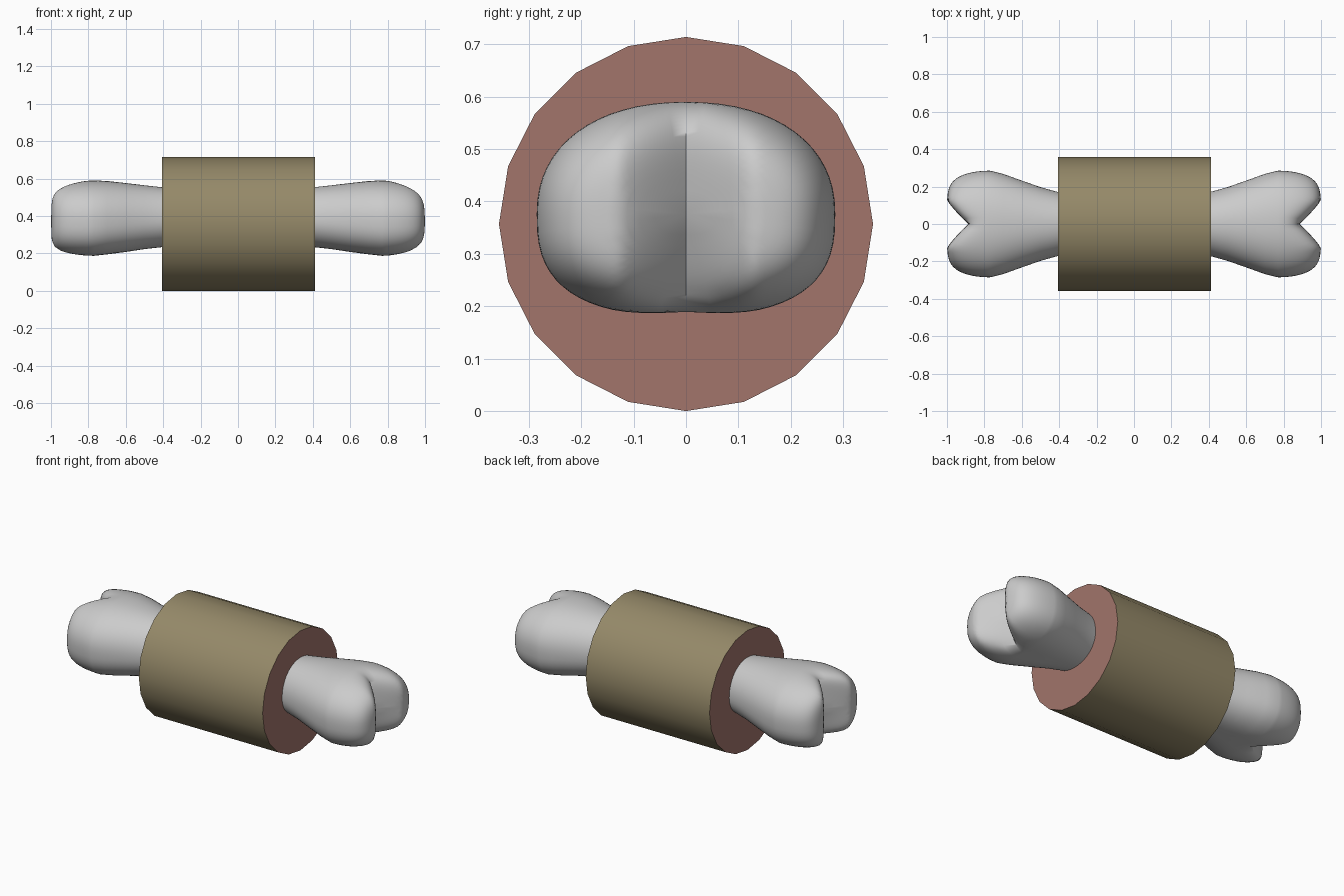
import bpy, bmesh, math

if "Cube" in bpy.data.objects:
    bpy.data.objects.remove(bpy.data.objects["Cube"])

SEG = 64


def material(name, rgb):
    m = bpy.data.materials.new(name)
    m.diffuse_color = (*rgb, 1)
    m.use_nodes = True
    m.node_tree.nodes["Principled BSDF"].inputs["Base Color"].default_value = m.diffuse_color
    return m


def finish(bm, name, mats=(), angle=40):
    bmesh.ops.recalc_face_normals(bm, faces=bm.faces)
    me = bpy.data.meshes.new(name)
    bm.to_mesh(me)
    bm.free()
    ob = bpy.data.objects.new(name, me)
    bpy.context.collection.objects.link(ob)
    for m in mats:
        me.materials.append(m)
    bpy.context.view_layer.objects.active = ob
    ob.select_set(True)
    bpy.ops.object.shade_smooth_by_angle(angle=math.radians(angle))
    ob.select_set(False)
    return ob


def spow(v, p):
    return math.copysign(abs(v) ** p, v)


def section(a, hy, top, bottom, square):
    """Rounded cross-section, a little flatter below; returns y and z offset."""
    c, s = math.cos(a), math.sin(a)
    n = 2.1 + (square if s < 0 else square * 0.2)
    y = hy * spow(c, 2 / n)
    z = (top if s > 0 else bottom) * spow(s, 2 / n)
    if s < 0:
        z += 0.012 * square * max(0, 1 - abs(y) / 0.13)
    return y, z


# Meat: a 20-sided roll with differently coloured cut faces
bm = bmesh.new()
R, LEFT, RIGHT = 0.357, -0.405, 0.412
rims = []
for x in (LEFT, RIGHT):
    rims.append([bm.verts.new((x, R * math.cos(i * math.pi / 10),
                               R + R * math.sin(i * math.pi / 10))) for i in range(20)])
for i in range(20):
    j = (i + 1) % 20
    bm.faces.new((rims[0][i], rims[0][j], rims[1][j], rims[1][i]))
for rim in rims:
    bm.faces.new(rim).material_index = 1
finish(bm, "meat_roll", [material("skin", (0.30, 0.25, 0.14)),
                         material("cut_meat", (0.36, 0.177, 0.147))])

# Bone shaft stations: x, half width, height above and below the axis
STATIONS = [(0.35, 0.160, 0.168, 0.132), (0.41, 0.172, 0.178, 0.143),
            (0.50, 0.197, 0.188, 0.155), (0.60, 0.232, 0.200, 0.172),
            (0.70, 0.268, 0.211, 0.186), (0.77, 0.285, 0.214, 0.194)]
AXIS_Z = 0.376


def bone_end(name, side, vertical):
    bm = bmesh.new()
    rings = []

    def add_ring(points):
        rings.append([bm.verts.new((side * x, y, AXIS_Z + z)) for x, y, z in points])

    angles = [2 * math.pi * i / SEG for i in range(SEG)]
    # flaring shaft
    for x, hy, top, bottom in STATIONS:
        sq = max(0, (x - 0.41) / 0.36)
        add_ring([(x, *section(a, hy, top, bottom, 0.6 * sq)) for a in angles])

    # rounded cap with the cleft that divides it into two knuckles
    def cap(s, a):
        y, z = section(a, 0.285, 0.214, 0.194, 0.6)
        y, z = y * s, z * s
        n = 6 + (vertical - 6) * math.sin(a) ** 2
        bulge = math.sqrt(max(0, 1 - s ** n))
        t = max(0, 1 - abs(y) / 0.13)
        depth = 0.115 + 0.05 * min(1, max(0, -z / 0.15))
        return 0.77 + (0.23 - depth * t ** 1.2) * bulge, y, z

    for k in range(1, 22):
        s = math.cos(k / 22 * math.pi / 2) ** 0.6
        add_ring([cap(s, a) for a in angles])
    for p, q in zip(rings, rings[1:]):
        for i in range(SEG):
            j = (i + 1) % SEG
            bm.faces.new((p[i], p[j], q[j], q[i]))
    x, y, z = cap(0, 0)
    tip = bm.verts.new((side * x, y, AXIS_Z + z))
    for i in range(SEG):
        bm.faces.new((rings[-1][i], rings[-1][(i + 1) % SEG], tip))
    bm.faces.new(rings[0])
    finish(bm, name, angle=75)


bone_end("bone_end_right", 1, 4.5)
bone_end("bone_end_left", -1, 8)
